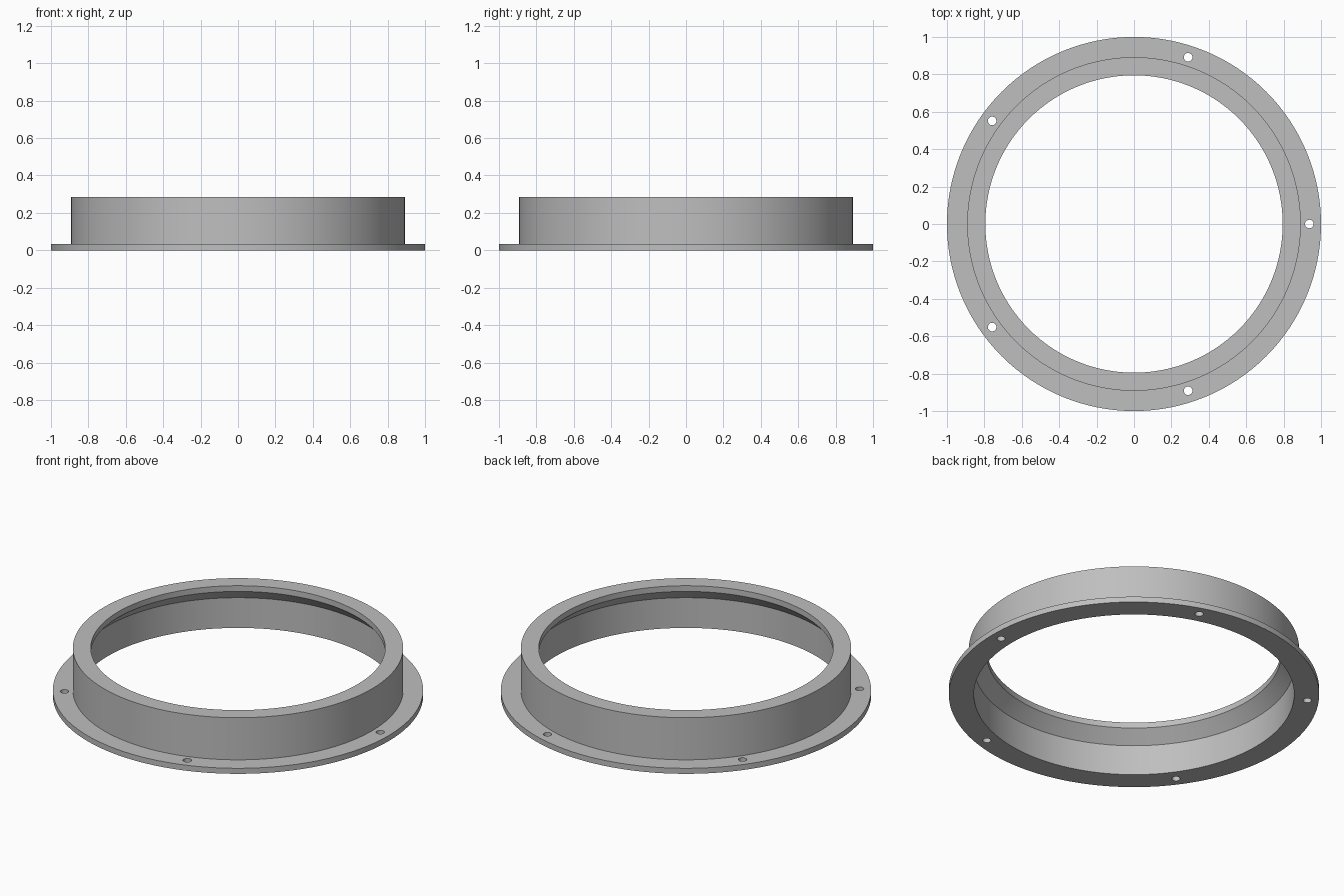
import bpy, bmesh, math
from mathutils import Matrix

cube = bpy.data.objects.get("Cube")
if cube:
    bpy.data.objects.remove(cube, do_unlink=True)

SEGMENTS = 128
HOLES = 5
HOLE_CIRCLE = 0.9375
HOLE_RADIUS = 0.023

# Ring cross-section as (radius, height): flange, outer wall, top lip, inner chamfer, bore
PROFILE = [(0.865, 0), (1, 0), (1, 0.033), (0.892, 0.033), (0.892, 0.284),
           (0.795, 0.284), (0.795, 0.25), (0.865, 0.18)]

grey = bpy.data.materials.new("plain grey")
grey.use_nodes = True
grey.diffuse_color = (0.52, 0.52, 0.52, 1)
grey.node_tree.nodes["Principled BSDF"].inputs["Base Color"].default_value = grey.diffuse_color


def add_object(name, bm):
    bmesh.ops.recalc_face_normals(bm, faces=bm.faces)
    mesh = bpy.data.meshes.new(name)
    bm.to_mesh(mesh)
    bm.free()
    mesh.materials.append(grey)
    obj = bpy.data.objects.new(name, mesh)
    bpy.context.collection.objects.link(obj)
    return obj


# Flanged collar, turned from its closed cross-section
bm = bmesh.new()
rings = []
for i in range(SEGMENTS):
    a = math.tau * i / SEGMENTS
    rings.append([bm.verts.new((r * math.cos(a), r * math.sin(a), z)) for r, z in PROFILE])
for i, ring in enumerate(rings):
    following = rings[(i + 1) % SEGMENTS]
    for j in range(len(PROFILE)):
        k = (j + 1) % len(PROFILE)
        bm.faces.new((ring[j], following[j], following[k], ring[k]))
collar = add_object("flanged_collar", bm)

# Screw hole cutters, evenly spaced around the flange
bm = bmesh.new()
for i in range(HOLES):
    place = (Matrix.Rotation(math.tau * i / HOLES, 4, "Z")
             @ Matrix.Translation((HOLE_CIRCLE, 0, 0.015)))
    bmesh.ops.create_cone(bm, cap_ends=True, segments=24, radius1=HOLE_RADIUS,
                          radius2=HOLE_RADIUS, depth=0.1, matrix=place)
cutter = add_object("screw_hole_cutter", bm)
cutter.hide_render = True

# Drill the flange, then discard the cutter
drill = collar.modifiers.new("screw_holes", "BOOLEAN")
drill.operation = "DIFFERENCE"
drill.solver = "EXACT"
drill.object = cutter
for obj in bpy.context.selected_objects:
    obj.select_set(False)
collar.select_set(True)
bpy.context.view_layer.objects.active = collar
bpy.ops.object.modifier_apply(modifier=drill.name)
bpy.data.objects.remove(cutter, do_unlink=True)

bpy.ops.object.shade_smooth_by_angle(angle=math.radians(30))
